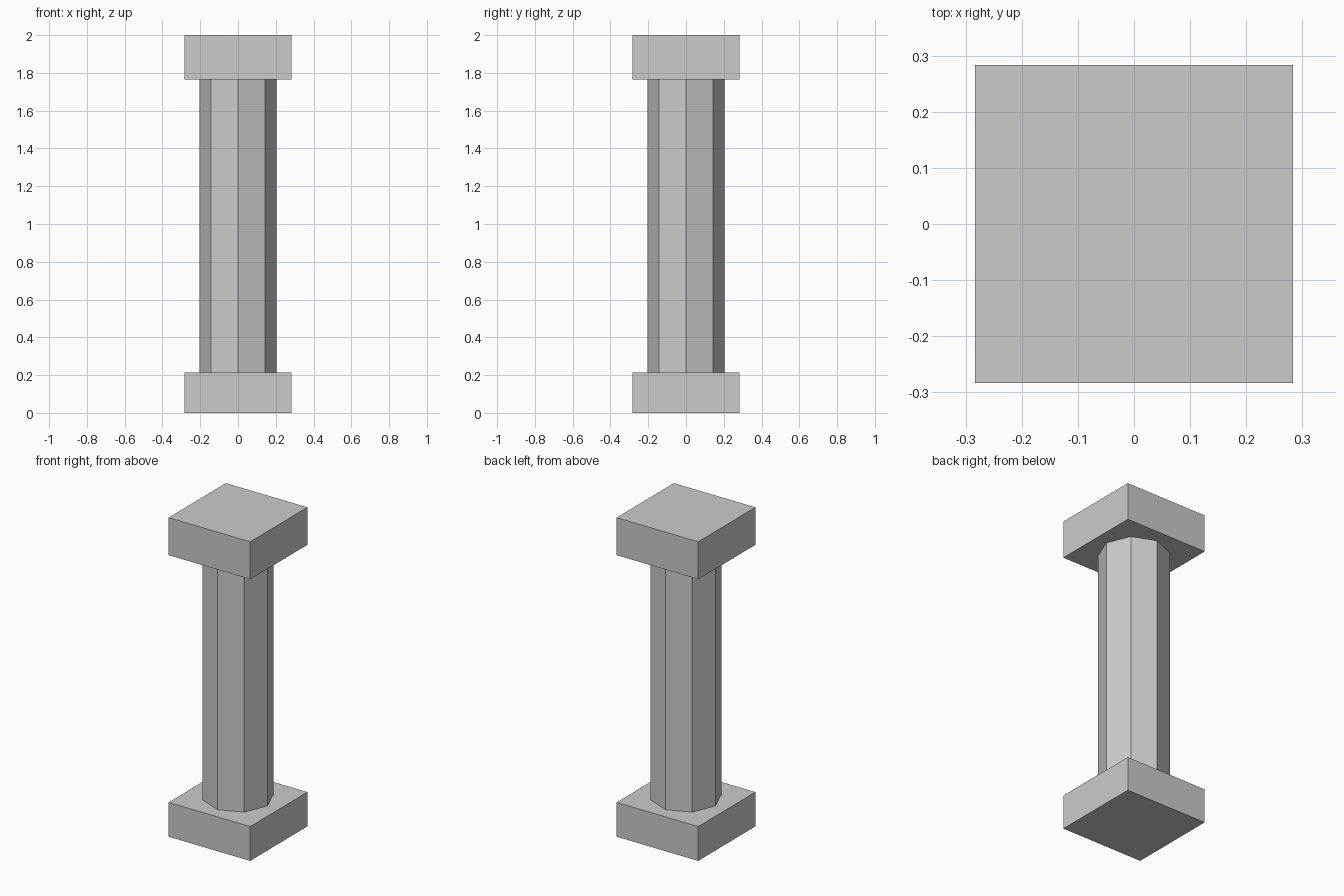
import bpy
from math import sqrt

default = bpy.data.objects.get("Cube")
if default:
    bpy.data.objects.remove(default, do_unlink=True)

# Single stone colour
stone = bpy.data.materials.new("grey_stone")
stone.use_nodes = True
colour = (0.6, 0.6, 0.6, 1)
stone.diffuse_color = colour
stone.node_tree.nodes["Principled BSDF"].inputs["Base Color"].default_value = colour

BASE_TOP, SHAFT_TOP, HEIGHT = 0.215, 1.765, 2.0
HALF_WIDTH, SHAFT_RADIUS = 0.283, 0.204


def prism(name, sides, radius, bottom, top, turned=False):
    """Flat-sided upright prism between two heights."""
    bpy.ops.mesh.primitive_cylinder_add(
        vertices=sides, radius=radius, depth=top - bottom,
        location=(0, 0, (bottom + top) / 2))
    ob = bpy.context.object
    ob.name = name
    ob.data.materials.append(stone)
    return ob


def slab(name, bottom, top):
    """Square block between two heights."""
    bpy.ops.mesh.primitive_cube_add(size=1, location=(0, 0, (bottom + top) / 2))
    ob = bpy.context.object
    ob.name = name
    ob.scale = (2 * HALF_WIDTH, 2 * HALF_WIDTH, top - bottom)
    bpy.ops.object.transform_apply(location=False, rotation=False, scale=True)
    ob.data.materials.append(stone)
    return ob


# Square base, octagonal shaft, square capital
slab("base", 0, BASE_TOP)
prism("shaft", 8, SHAFT_RADIUS, BASE_TOP, SHAFT_TOP)
slab("capital", SHAFT_TOP, HEIGHT)
